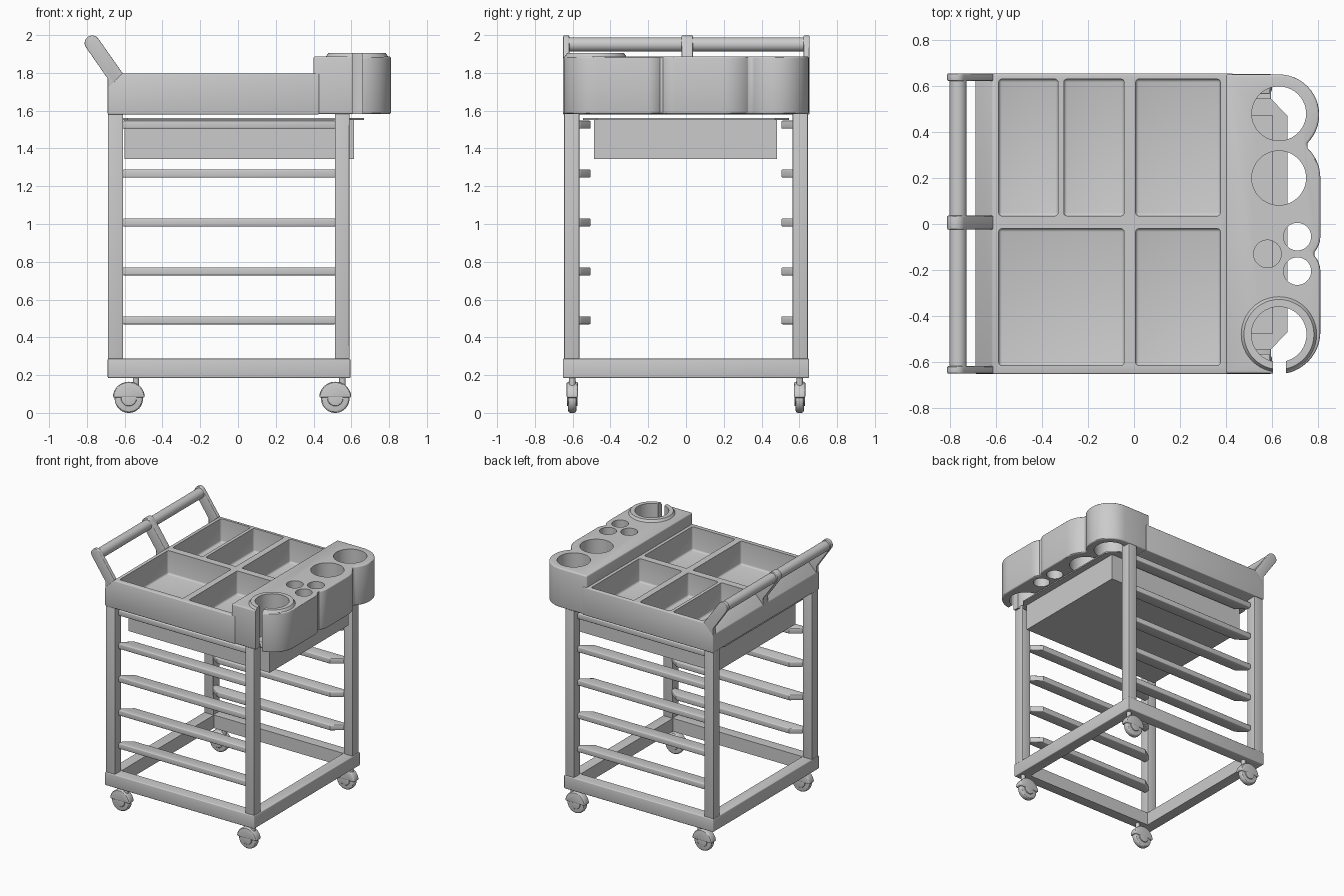
import bpy, bmesh
from math import sin, cos, radians

if "Cube" in bpy.data.objects:
    bpy.data.objects.remove(bpy.data.objects["Cube"])


def arc(cx, cy, r, a0, a1, n=12):
    return [(cx + r * cos(radians(a0 + (a1 - a0) * i / n)),
             cy + r * sin(radians(a0 + (a1 - a0) * i / n))) for i in range(n + 1)]


def circle(cx, cy, r, n=40):
    return arc(cx, cy, r, 0, 360 - 360 / n, n - 1)


def prism(name, pts, axis, lo, hi, bevel=0.0, top=None):
    """Extrude a 2D outline along y or z; 'top' is an optional other end outline."""
    place = (lambda a, b, t: (a, b, t)) if axis == 'z' else (lambda a, b, t: (a, t, b))
    bm = bmesh.new()
    low = [bm.verts.new(place(a, b, lo)) for a, b in pts]
    high = [bm.verts.new(place(a, b, hi)) for a, b in (top or pts)]
    bm.faces.new(low)
    bm.faces.new(high)
    n = len(pts)
    for i in range(n):
        j = (i + 1) % n
        bm.faces.new((low[i], low[j], high[j], high[i]))
    bmesh.ops.recalc_face_normals(bm, faces=bm.faces)
    me = bpy.data.meshes.new(name)
    bm.to_mesh(me)
    bm.free()
    ob = bpy.data.objects.new(name, me)
    bpy.context.collection.objects.link(ob)
    if bevel:
        m = ob.modifiers.new("bevel", 'BEVEL')
        m.width, m.segments, m.limit_method = bevel, 3, 'ANGLE'
        m.angle_limit = radians(40)
    return ob


def rect(x0, x1, y0, y1):
    return [(x0, y0), (x1, y0), (x1, y1), (x0, y1)]


def box(name, x0, x1, y0, y1, z0, z1, bevel=0.0):
    return prism(name, rect(x0, x1, y0, y1), 'z', z0, z1, bevel)


cutters = []


def cut(ob, cutter):
    cutter.hide_render = True
    if cutter not in cutters:
        cutters.append(cutter)
    m = ob.modifiers.new("cut", 'BOOLEAN')
    m.operation, m.solver, m.object = 'DIFFERENCE', 'EXACT', cutter


# base frame and posts
base = box("base_frame", -0.69, 0.595, -0.652, 0.652, 0.185, 0.287, 0.006)
cut(base, box("base_cutter", -0.605, 0.51, -0.567, 0.567, 0.1, 0.4))
for sx, x0, x1 in (("left", -0.688, -0.608), ("right", 0.513, 0.59)):
    for sy, s in (("front", -1), ("back", 1)):
        y0, y1 = sorted((s * 0.565, s * 0.645))
        box(f"post_{sx}_{sy}", x0, x1, y0, y1, 0.28, 1.6, 0.005)

# tapered-end runner rails on both sides
for s in (-1, 1):
    for i in range(5):
        z = 0.49 + i * 0.259
        prism(f"runner_rail_{i}", [(-0.61, s * 0.6), (0.516, s * 0.6), (0.516, s * 0.56),
                                   (0.44, s * 0.505), (-0.535, s * 0.505), (-0.61, s * 0.56)],
              'z', z - 0.021, z + 0.021, 0.006)

# casters: hood, wheel, hub, stem
for x in (-0.578, 0.515):
    for y in (-0.602, 0.602):
        prism("caster_hood", arc(x, 0.08, 0.085, 0, 180, 24), 'y', y - 0.03, y + 0.03, 0.012)
        prism("caster_wheel", circle(x, 0.075, 0.075), 'y', y - 0.022, y + 0.022, 0.013)
        prism("caster_hub", circle(x, 0.078, 0.042, 28), 'y', y - 0.028, y + 0.028, 0.004)
        prism("caster_stem", circle(x + 0.038, y, 0.017, 20), 'z', 0.12, 0.19)

# top tray with compartments
tray = prism("top_tray", [(-0.69, 1.58), (0.43, 1.58), (0.43, 1.797), (-0.615, 1.797),
                          (-0.69, 1.72)], 'y', -0.652, 0.655, 0.006)
for x0, x1, y0, y1 in ((-0.588, -0.33, 0.035, 0.63), (-0.305, -0.043, 0.035, 0.63),
                       (0.007, 0.375, 0.035, 0.63), (-0.588, -0.043, -0.615, -0.02),
                       (0.007, 0.375, -0.615, -0.02)):
    cut(tray, box("pocket_cutter", x0, x1, y0, y1, 1.615, 1.95, 0.014))

# cup holder block with lobed edge
outline = ([(0.40, 0.65)] + arc(0.63, 0.475, 0.175, 90, -46, 18) + arc(0.63, 0.20, 0.18, 46, 0, 8)
           + arc(0.71, -0.055, 0.1, 0, -42, 6) + arc(0.71, -0.205, 0.1, 42, 0, 6)
           + arc(0.63, -0.47, 0.18, 0, -90, 14) + [(0.40, -0.65)])
holder = prism("cup_holder", outline, 'z', 1.582, 1.887, 0.01)
lip = prism("slotted_cup_lip", circle(0.63, -0.48, 0.172, 48), 'z', 1.875, 1.905, 0,
            circle(0.63, -0.48, 0.152, 48))
for x, y, r in ((0.63, 0.48, 0.118), (0.63, 0.20, 0.118), (0.71, -0.055, 0.06),
                (0.71, -0.205, 0.06), (0.58, -0.13, 0.06)):
    cut(holder, prism("cup_cutter", circle(x, y, r), 'z', 1.5, 2.0))
slotted = prism("slotted_cup_cutter", circle(0.63, -0.48, 0.12), 'z', 1.5, 2.0)
slot = box("slot_cutter", 0.605, 0.66, -0.75, -0.5, 1.49, 2.01)
for ob in (holder, lip):
    cut(ob, slotted)
    cut(ob, slot)

# push handle: three slanted arms and a bar
arm = ([(-0.69, 1.70), (-0.69, 1.77)] + arc(-0.772, 1.958, 0.04, 215, 35, 14)
       + [(-0.612, 1.80), (-0.612, 1.70)])
for y, w in ((-0.634, 0.016), (0.006, 0.03), (0.638, 0.016)):
    prism("handle_arm", arm, 'y', y - w, y + w, 0.005)
prism("handle_bar", circle(-0.765, 1.95, 0.038), 'y', -0.635, 0.635)

# open storage bin hanging under the tray
bin_body = box("bin_body", -0.6, 0.615, -0.488, 0.483, 1.345, 1.555)
flange = prism("bin_flange", [(-0.66, -0.47), (-0.585, -0.545), (0.595, -0.545), (0.667, -0.47),
                              (0.667, 0.47), (0.595, 0.545), (-0.585, 0.545), (-0.66, 0.47)],
               'z', 1.55, 1.56)
hollow = box("bin_cutter", -0.588, 0.603, -0.476, 0.471, 1.357, 1.7)
cut(bin_body, hollow)
cut(flange, hollow)

# apply modifiers, drop cutters, smooth shading
parts = [o for o in bpy.context.scene.objects if o not in cutters]
bpy.ops.object.select_all(action='DESELECT')
for o in parts:
    o.select_set(True)
bpy.context.view_layer.objects.active = parts[0]
bpy.context.view_layer.update()
bpy.ops.object.convert(target='MESH')
for c in cutters:
    bpy.data.objects.remove(c, do_unlink=True)
bpy.ops.object.shade_smooth_by_angle(angle=radians(30))
